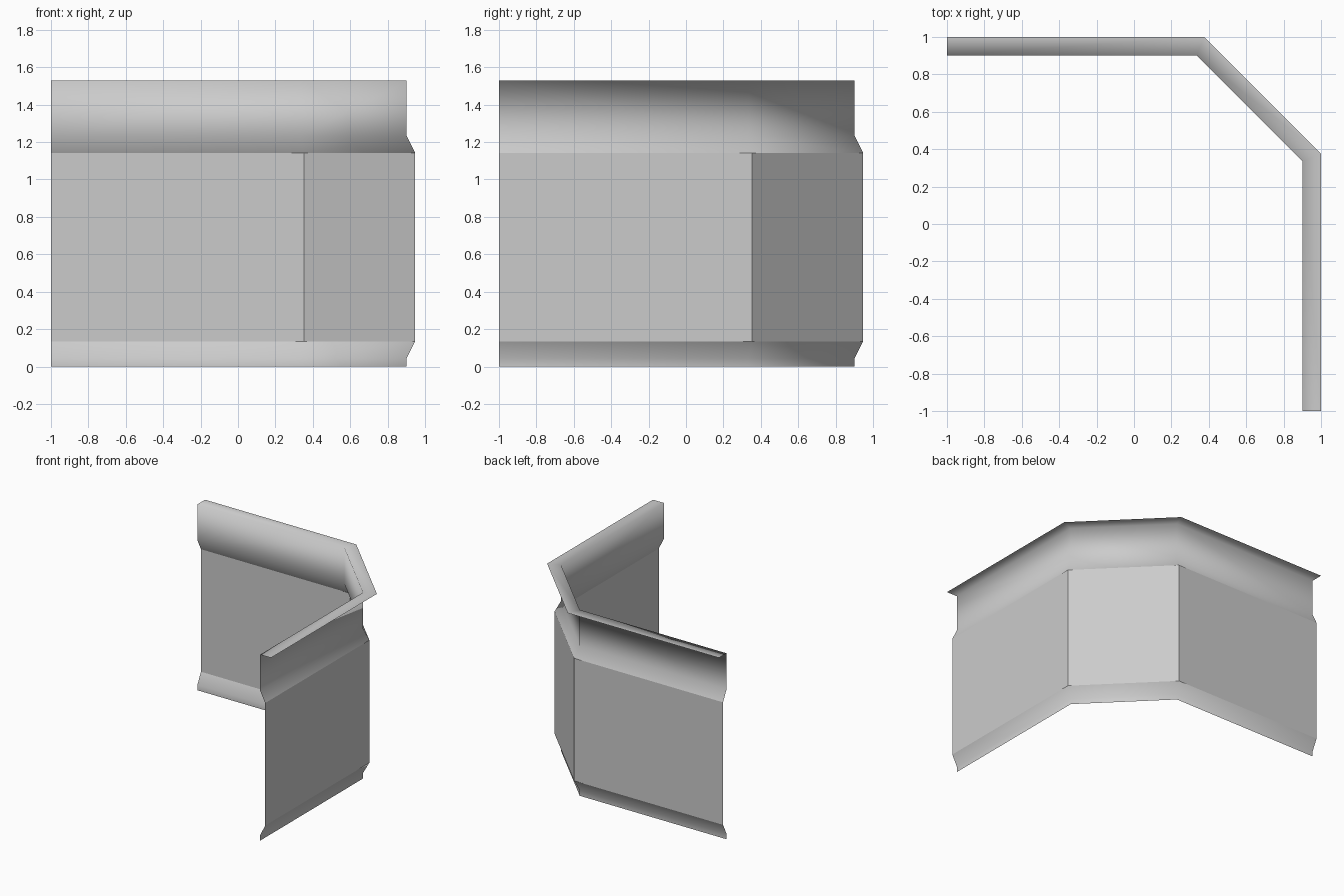
import bpy
import math

cube = bpy.data.objects.get("Cube")
if cube:
    bpy.data.objects.remove(cube, do_unlink=True)

# One plain grey for the whole wall
grey = bpy.data.materials.new("plain grey")
grey.use_nodes = True
colour = (0.6, 0.6, 0.6, 1)
grey.diffuse_color = colour
grey.node_tree.nodes["Principled BSDF"].inputs["Base Color"].default_value = colour

CORNER = 0.375                      # where the outer plan line turns
MITRE = math.tan(math.pi / 8)       # two 45 degree turns


def plan(offset):
    """Plan line of the chamfered corner, its straight runs at this offset."""
    turn = CORNER - (1 - offset) * MITRE
    return [(-1, offset), (turn, offset), (offset, turn), (offset, -1)]


def sweep(name, profile, smooth):
    """Sweep an (offset, height) profile along the plan as an open sheet."""
    verts = [(x, y, z) for offset, z in profile for x, y in plan(offset)]
    n = len(plan(1))
    faces = [(r * n + c, r * n + c + 1, (r + 1) * n + c + 1, (r + 1) * n + c)
             for r in range(len(profile) - 1) for c in range(n - 1)]
    mesh = bpy.data.meshes.new(name)
    mesh.from_pydata(verts, [], faces)
    mesh.materials.append(grey)
    for poly in mesh.polygons:
        poly.use_smooth = smooth
    obj = bpy.data.objects.new(name, mesh)
    bpy.context.collection.objects.link(obj)
    return obj


FACE, TRIM = 0.947, 0.902           # wall face and projecting trim
LOW, HIGH, TOP = 0.135, 1.142, 1.528

# Skirting, flat wall panels, and cornice with its top ledge
sweep("skirting", [(TRIM, 0), (TRIM, 0.045), (FACE, LOW)], True)
sweep("wall_panels", [(FACE, LOW), (FACE, HIGH)], False)
sweep("cornice", [(FACE, HIGH), (TRIM, 1.232), (TRIM, TOP), (1, TOP)], True)
